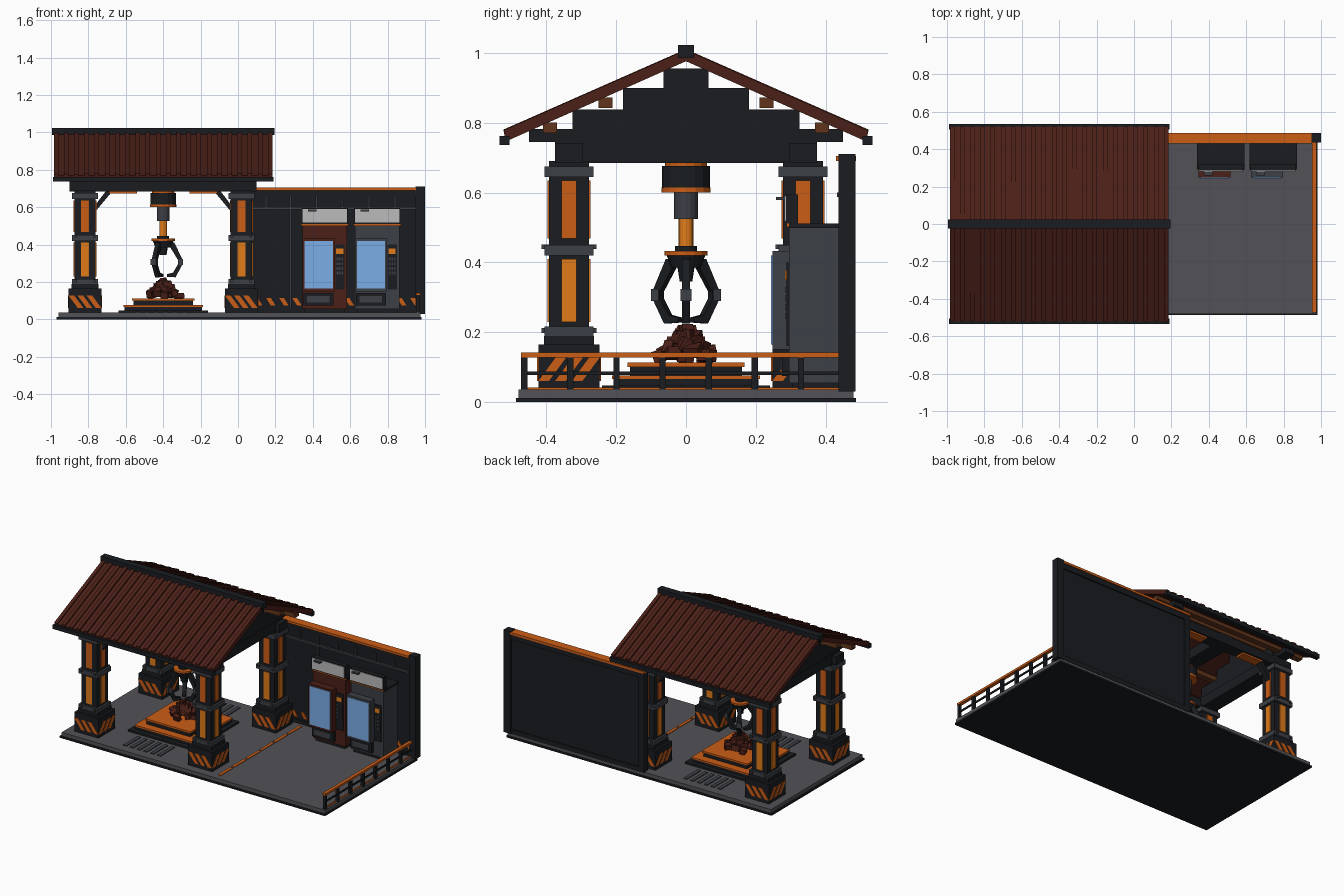
import bpy, bmesh, math, random
from mathutils import Vector, Matrix

if "Cube" in bpy.data.objects:
    bpy.data.objects.remove(bpy.data.objects["Cube"])

random.seed(4)

def mat(name, r, g, b):
    m = bpy.data.materials.new(name)
    m.diffuse_color = (r, g, b, 1)
    m.use_nodes = True
    m.node_tree.nodes["Principled BSDF"].inputs["Base Color"].default_value = m.diffuse_color
    return m

BLACK = mat("black", .010, .012, .015)
STEEL = mat("steel", .045, .05, .06)
FLOOR = mat("floor", .085, .085, .095)
ORANGE = mat("orange", .6, .11, .008)
AMBER = mat("amber", .75, .2, .01)
RED = mat("dark_red", .07, .014, .009)
BROWN = mat("brown", .12, .035, .012)
BLUE = mat("glass_blue", .2, .42, .8)
WHITE = mat("sign_white", .5, .5, .5)

def finish(name, m, bm):
    bmesh.ops.recalc_face_normals(bm, faces=bm.faces[:])
    me = bpy.data.meshes.new(name)
    bm.to_mesh(me)
    bm.free()
    me.materials.append(m)
    ob = bpy.data.objects.new(name, me)
    bpy.context.collection.objects.link(ob)
    return ob

def boxes(name, m, items):
    """One object from boxes given as (x0, x1, y0, y1, z0, z1)."""
    bm = bmesh.new()
    for x0, x1, y0, y1, z0, z1 in items:
        mx = (Matrix.Translation(((x0 + x1) / 2, (y0 + y1) / 2, (z0 + z1) / 2))
              @ Matrix.Diagonal((x1 - x0, y1 - y0, z1 - z0, 1)))
        bmesh.ops.create_cube(bm, size=1, matrix=mx)
    return finish(name, m, bm)

def prisms(name, m, items):
    """One object from (outline points, extrusion vector) pairs."""
    bm = bmesh.new()
    for pts, vec in items:
        f = bm.faces.new([bm.verts.new(p) for p in pts])
        ext = bmesh.ops.extrude_face_region(bm, geom=[f], use_keep_orig=True)
        vs = [v for v in ext["geom"] if isinstance(v, bmesh.types.BMVert)]
        bmesh.ops.translate(bm, verts=vs, vec=vec)
    return finish(name, m, bm)

def lathe_cone(name, m, x, y, z0, z1, r0, r1, n=16):
    bm = bmesh.new()
    bmesh.ops.create_cone(bm, cap_ends=True, segments=n, radius1=r0, radius2=r1, depth=z1 - z0,
                          matrix=Matrix.Translation((x, y, (z0 + z1) / 2)))
    return finish(name, m, bm)

def sq(x, y, h, z0, z1):
    return (x - h, x + h, y - h, y + h, z0, z1)

XC = -.40
COLS = [(XC + sx * .418, sy * .335) for sx in (-1, 1) for sy in (-1, 1)]

# Floor
boxes("floor_base", BLACK, [(-.97, .98, -.487, .487, 0, .012)])
boxes("floor_slab", FLOOR, [(-.96, .975, -.48, .48, .012, .036)])
boxes("floor_grates", STEEL, [(XC - .15 + i * .05, XC - .125 + i * .05, min(s * .27, s * .42), max(s * .27, s * .42), .03, .041)
                              for i in range(6) for s in (-1, 1)])
boxes("floor_dividing_line", ORANGE, [(.16, .18, -.44 + i * .145, -.31 + i * .145, .03, .04) for i in range(6)])

# Columns
boxes("column_plinths", BLACK, [sq(x, y, .088, .03, .165) for x, y in COLS] + [sq(x, y, .072, .165, .19) for x, y in COLS])
boxes("column_shafts", BLACK, [sq(x, y, .057, .19, .69) for x, y in COLS])
boxes("column_collars", STEEL, [sq(x, y, .07, a, b) for x, y in COLS for a, b in ((.19, .217), (.42, .45), (.645, .675))])
for label, m, z0, z1 in (("lower", AMBER, .23, .41), ("upper", ORANGE, .468, .635)):
    boxes(f"column_{label}_panels", m, [b for x, y in COLS for b in ((x - .021, x + .021, y - .062, y + .062, z0, z1),
                                                                   (x - .062, x + .062, y - .021, y + .021, z0, z1))])
stripes = []
for x, y in COLS:
    for k in range(4):
        rot = Matrix.Rotation(k * math.pi / 2, 3, 'Z')
        lean = -.025 if k % 2 == 0 else .025
        for u in (-.048, 0, .048):
            pts = [(u - .015 - lean, .06), (u + .015 - lean, .06), (u + .015 + lean, .128), (u - .015 + lean, .128)]
            stripes.append(([rot @ Vector((a, -.087, z)) + Vector((x, y, 0)) for a, z in pts], rot @ Vector((0, -.004, 0))))
prisms("plinth_hazard_stripes", ORANGE, stripes)
boxes("collar_bolts", STEEL, [(x + d - .007, x + d + .007, y - .079, y + .079, z - .007, z + .007)
                              for x, y in COLS for z in (.205, .445) for d in (-.05, .05)])

# Beams and braces
boxes("roof_beams", BLACK, [(XC - .5, XC + .5, s * .335 - .04, s * .335 + .04, .685, .74) for s in (-1, 1)]
      + [(XC + d - .05, XC + d + .05, -.375, .375, .685, .75) for d in (-.418, 0, .418)])
boxes("beam_light_strips", ORANGE, [(XC + s * .215 - .075, XC + s * .215 + .075, y - .03, y + .03, .674, .69)
                                    for s in (-1, 1) for y in (-.335, .335)])
prisms("column_braces", BLACK, [([(x + (1 if x < XC else -1) * a, y - .018, z) for a, z in
                                  ((.05, .57), (.05, .605), (.115, .69), (.15, .69))], (0, .036, 0)) for x, y in COLS])

# Stepped gables
boxes("stepped_gables", BLACK, [(XC + s * .43 - .035, XC + s * .43 + .035, -h, h, z0, z1) for s in (-1, 1)
                                for h, z0, z1 in ((.45, .745, .782), (.325, .78, .838), (.18, .835, .9), (.065, .895, .955))])
boxes("roof_purlins", BROWN, [(XC - .56, XC + .56, s * y - .02, s * y + .02, z - .03, z) for s in (-1, 1)
                              for y, z in ((.23, .872), (.39, .80))])

# Ribbed roof
X0, X1 = -.985, .185
prisms("roof_sheets", RED, [([(X0, s * y, z) for y, z in ((0, .998), (.52, .768), (.512, .748), (0, .976))],
                             (X1 - X0, 0, 0)) for s in (-1, 1)])
N = 22
ribs = []
for i in range(N):
    for s in (-1, 1):
        x = X0 + i * (X1 - X0 - .024) / (N - 1)
        h = random.uniform(0, .006)
        ribs.append(([(x, s * y, z) for y, z in ((0, 1.005 + h), (.522, .775 + h), (.518, .757), (0, .985))], (.024, 0, 0)))
prisms("roof_ribs", RED, ribs)
boxes("roof_ridge_cap", BLACK, [(-.995, .195, -.023, .023, .985, 1.022)])
boxes("roof_eave_bars", BLACK, [(-.99, .19, s * .52 - .014, s * .52 + .014, .736, .762) for s in (-1, 1)])

# Claw
for name, m, z0, z1, r0, r1 in (("hub_top_ring", ORANGE, .672, .69, .06, .06), ("hub", BLACK, .612, .676, .068, .068),
                                ("hub_ring", ORANGE, .6, .614, .07, .07), ("outer_piston", STEEL, .525, .602, .034, .034),
                                ("inner_piston", AMBER, .44, .527, .021, .021), ("collar", BLACK, .43, .447, .032, .032),
                                ("disc", ORANGE, .42, .432, .062, .062), ("head", BLACK, .385, .422, .042, .056),
                                ("centre_rod", BLACK, .345, .39, .018, .025)):
    lathe_cone("claw_" + name, m, XC, 0, z0, z1, r0, r1)
FINGER = ((.035, .41), (.06, .41), (.102, .322), (.102, .292), (.066, .225), (.02, .228), (.02, .242), (.053, .25),
          (.08, .297), (.08, .316), (.035, .39))
KNUCKLE = ((.082, .29), (.107, .29), (.107, .324), (.082, .324))
for name, m, prof, w in (("claw_fingers", BLACK, FINGER, .024), ("claw_knuckles", STEEL, KNUCKLE, .032)):
    items = []
    for k in range(3):
        rot = Matrix.Rotation(k * math.tau / 3, 3, 'Z')
        items.append(([rot @ Vector((r, -w / 2, z)) + Vector((XC, 0, 0)) for r, z in prof], rot @ Vector((0, w, 0))))
    prisms(name, m, items)

# Claw platform and scrap pile
boxes("platform_steps", BLACK, [sq(XC, 0, .24, .03, .048), sq(XC, 0, .208, .045, .068), sq(XC, 0, .16, .07, .102)])
boxes("platform_trims", ORANGE, [sq(XC, 0, .212, .066, .076), sq(XC, 0, .167, .1, .113)])
bm = bmesh.new()
for i in range(26):
    t = i / 25
    a, r = i * 2.4, .085 * (1 - t)
    mx = (Matrix.Translation((XC + r * math.cos(a), r * math.sin(a), .125 + .075 * t))
          @ Matrix.Rotation(random.uniform(0, 3), 4, 'Z') @ Matrix.Rotation(random.uniform(-.5, .5), 4, 'X')
          @ Matrix.Diagonal((random.uniform(.03, .055), random.uniform(.025, .045), random.uniform(.025, .04), 1)))
    bmesh.ops.create_cube(bm, size=1, matrix=mx)
finish("scrap_pile", RED, bm)

# Back wall
boxes("back_wall", BLACK, [(-.03, .96, .447, .474, .03, .69)])
boxes("back_wall_frame", BLACK, [(.95, 1, .437, .486, .03, .71), (-.03, .01, .442, .482, .03, .69),
                                 (-.03, .96, .442, .482, .03, .06), (-.03, .96, .442, .482, .655, .69)])
boxes("back_wall_cap", ORANGE, [(-.03, .952, .43, .487, .69, .705)])
boxes("back_wall_pipes", STEEL, [(.0, .95, .432, .448, .588, .6)]
      + [(x - .005, x + .005, .436, .448, .59, .655) for x in (.15, .42, .56, .7, .84)]
      + [(.275, .287, .436, .448, .06, .655)])
prisms("wall_hazard_stripes", ORANGE, [([(x, .44, .115), (x + .025, .44, .115), (x + .05, .44, .075), (x + .025, .44, .075)],
                                        (0, .008, 0)) for x in [.08 + i * .07 for i in range(13)]])

# Railing
POSTS = [-.463 + i * .132 for i in range(7)]
boxes("railing_posts", BLACK, [(.955, .973, y - .009, y + .009, .03, .13) for y in POSTS] + [(.96, .968, -.47, .44, .078, .088)])
boxes("railing_top", ORANGE, [(.953, .975, -.472, .44, .128, .142)])
boxes("railing_kerb", ORANGE, [(.953, .962, -.47, .44, .034, .042)])

# Vending machines
for name, x, m in (("left_machine", .345, RED), ("right_machine", .625, STEEL)):
    boxes(name + "_body", m, [(x, x + .238, .295, .44, .055, .5)])
    boxes(name + "_foot", BLACK, [(x + .01, x + .228, .305, .44, .03, .056)])
    boxes(name + "_lid", BLACK, [(x - .008, x + .246, .295, .44, .498, .512)])
    boxes(name + "_lid_trim", ORANGE, [(x - .008, x + .246, .288, .296, .502, .511)])
    boxes(name + "_window_frame", m, [(x, x + .172, .248, .296, .15, .432)])
    boxes(name + "_window", BLUE, [(x + .01, x + .162, .244, .25, .165, .42)])
    boxes(name + "_tray", BLACK, [(x + .005, x + .165, .275, .296, .075, .14)])
    boxes(name + "_tray_flap", STEEL, [(x + .025, x + .145, .272, .277, .09, .125)])
    boxes(name + "_control_panel", BLACK, [(x + .175, x + .225, .288, .296, .16, .4)])
    boxes(name + "_display", AMBER, [(x + .18, x + .218, .284, .29, .35, .378)])
    boxes(name + "_keys", STEEL, [(x + .182 + i * .013, x + .191 + i * .013, .284, .29, .24 + j * .025, .255 + j * .025)
                                  for i in range(3) for j in range(4)])
    boxes(name + "_sign_box", BLACK, [(x - .004, x + .242, .286, .32, .51, .595)])
    boxes(name + "_sign_face", WHITE, [(x, x + .238, .282, .288, .518, .59)])
    boxes(name + "_sign_lamp", STEEL, [(x + .03, x + .075, .258, .284, .578, .588)])
